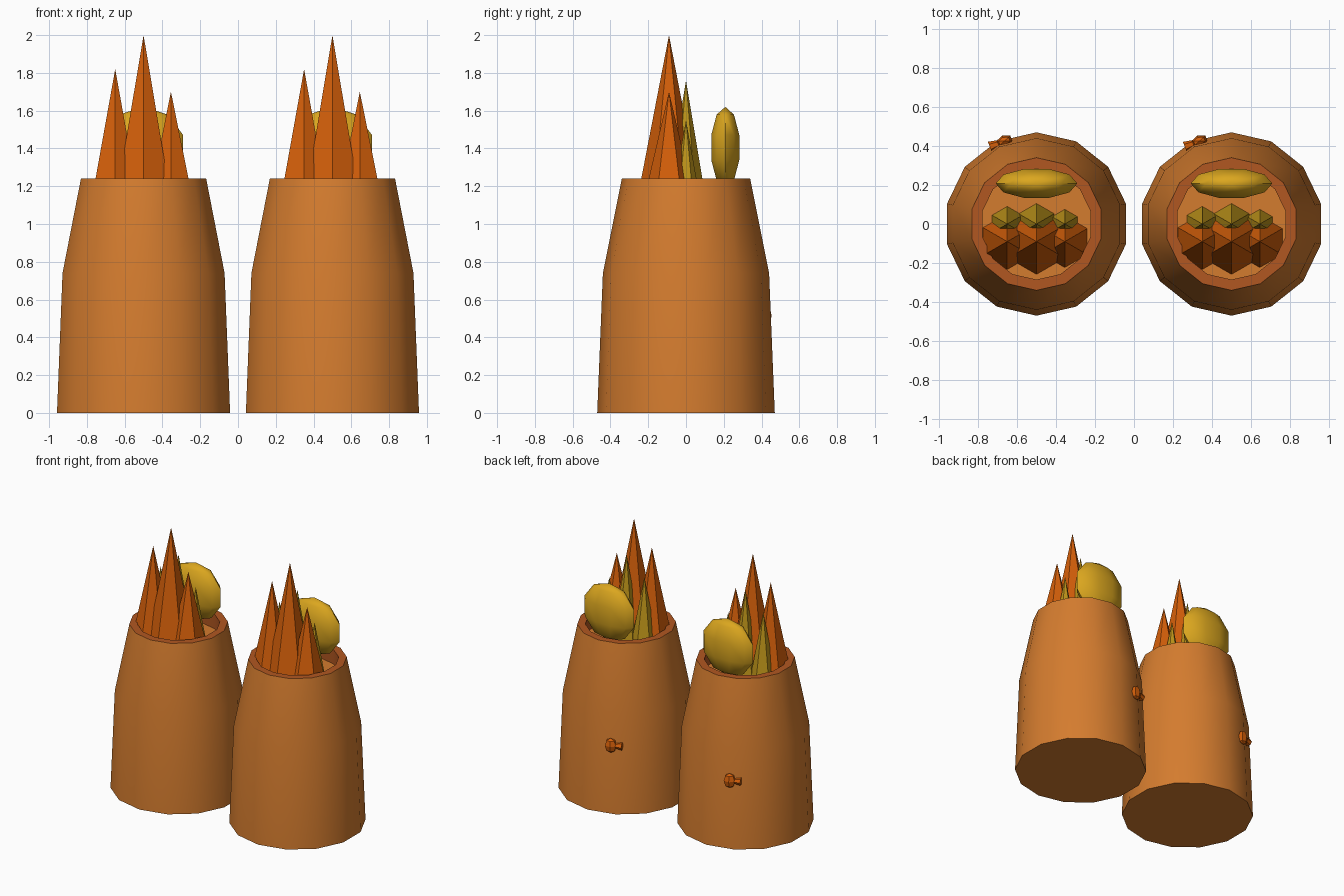
import bpy, bmesh
from math import pi, sin, cos, atan2
from mathutils import Matrix, Vector

cube = bpy.data.objects.get("Cube")
if cube:
    bpy.data.objects.remove(cube, do_unlink=True)


def material(name, srgb):
    color = [(c / 255) ** 2.2 for c in srgb] + [1]
    m = bpy.data.materials.new(name)
    m.use_nodes = True
    m.diffuse_color = color
    node = next(n for n in m.node_tree.nodes if n.type == 'BSDF_PRINCIPLED')
    node.inputs["Base Color"].default_value = color
    return m


CLAY = material("clay", (211, 123, 50))
RIM = material("dark clay", (176, 88, 38))
ORANGE = material("burnt orange", (213, 96, 18))
MUSTARD = material("mustard", (190, 148, 32))
GOLD = material("gold", (218, 165, 36))


def finish(bm, name, mats, location, smooth_angle=None):
    bmesh.ops.recalc_face_normals(bm, faces=bm.faces)
    mesh = bpy.data.meshes.new(name)
    bm.to_mesh(mesh)
    bm.free()
    for m in mats:
        mesh.materials.append(m)
    obj = bpy.data.objects.new(name, mesh)
    obj.location = location
    bpy.context.collection.objects.link(obj)
    if smooth_angle:
        bpy.ops.object.select_all(action='DESELECT')
        obj.select_set(True)
        bpy.context.view_layer.objects.active = obj
        bpy.ops.object.shade_smooth_by_angle(angle=smooth_angle)
    return obj


def pot(name, x, sides=14):
    """Tapered jar with a dark flat rim and a shallow sunken floor."""
    profile = [(.47, 0), (.44, .74), (.34, 1.24), (.285, 1.24), (.285, 1.13)]
    bm = bmesh.new()
    rings = [[bm.verts.new((r * cos(pi / 2 + 2 * pi * i / sides),
                            r * sin(pi / 2 + 2 * pi * i / sides), z))
              for i in range(sides)] for r, z in profile]
    for k, (low, high) in enumerate(zip(rings, rings[1:])):
        for i in range(sides):
            j = (i + 1) % sides
            face = bm.faces.new((low[i], low[j], high[j], high[i]))
            face.material_index = int(k >= 2)
    bm.faces.new(rings[0])
    bm.faces.new(rings[-1])
    finish(bm, name, [CLAY, RIM], (x, 0, 0), pi / 6)


def spike(name, mat, x, y, radius, top, base=1.13):
    """Six-sided spike with an edge facing the front."""
    bm = bmesh.new()
    bmesh.ops.create_cone(bm, cap_ends=True, segments=6, radius1=radius,
                          radius2=0, depth=top - base)
    bmesh.ops.remove_doubles(bm, verts=bm.verts, dist=1e-5)
    # put a corner on the y axis whatever the starting angle
    v = max(bm.verts, key=lambda p: p.co.xy.length).co
    bmesh.ops.rotate(bm, verts=bm.verts,
                     matrix=Matrix.Rotation(pi / 2 - atan2(v.y, v.x), 3, 'Z'))
    finish(bm, name, [mat], (x, y, (top + base) / 2))


def disc(name, x):
    """Flattened round slice standing at the back."""
    bm = bmesh.new()
    bmesh.ops.create_uvsphere(bm, u_segments=10, v_segments=5, radius=1)
    bmesh.ops.rotate(bm, verts=bm.verts, matrix=Matrix.Rotation(pi / 2, 3, 'Z'))
    bmesh.ops.scale(bm, verts=bm.verts, vec=(.22, .082, .215))
    finish(bm, name, [GOLD], (x, .208, 1.405), pi / 3)


def knob(name, x):
    """Small bud with a tapering tail on the back of the pot."""
    bm = bmesh.new()
    bmesh.ops.create_uvsphere(bm, u_segments=6, v_segments=4, radius=1)
    bmesh.ops.scale(bm, verts=bm.verts, vec=(.045, .03, .055))
    tail = bmesh.ops.create_cone(bm, cap_ends=True, segments=6, radius1=.015,
                                 radius2=.028, depth=.06)["verts"]
    bmesh.ops.rotate(bm, verts=tail, matrix=Matrix.Rotation(-pi / 2, 3, 'Y'))
    bmesh.ops.translate(bm, verts=tail, vec=Vector((-.05, 0, 0)))
    bmesh.ops.rotate(bm, verts=bm.verts, matrix=Matrix.Rotation(.38, 3, 'Z'))
    finish(bm, name, [ORANGE], (x - .165, .425, .515))


# Two identical filled pots
for side, cx in (("right", -.5), ("left", .5)):
    pot(side + "_pot", cx)
    disc(side + "_disc", cx)
    knob(side + "_knob", cx)
    for part, dx, r, top, r2, top2 in (("outer", -.15, .143, 1.82, .09, 1.63),
                                       ("middle", 0, .168, 2.0, .105, 1.76),
                                       ("inner", .145, .133, 1.7, .075, 1.55)):
        spike(f"{side}_{part}_tall_spike", ORANGE, cx + dx, -.09, r, top)
        spike(f"{side}_{part}_short_spike", MUSTARD, cx + dx, 0, r2, top2)
